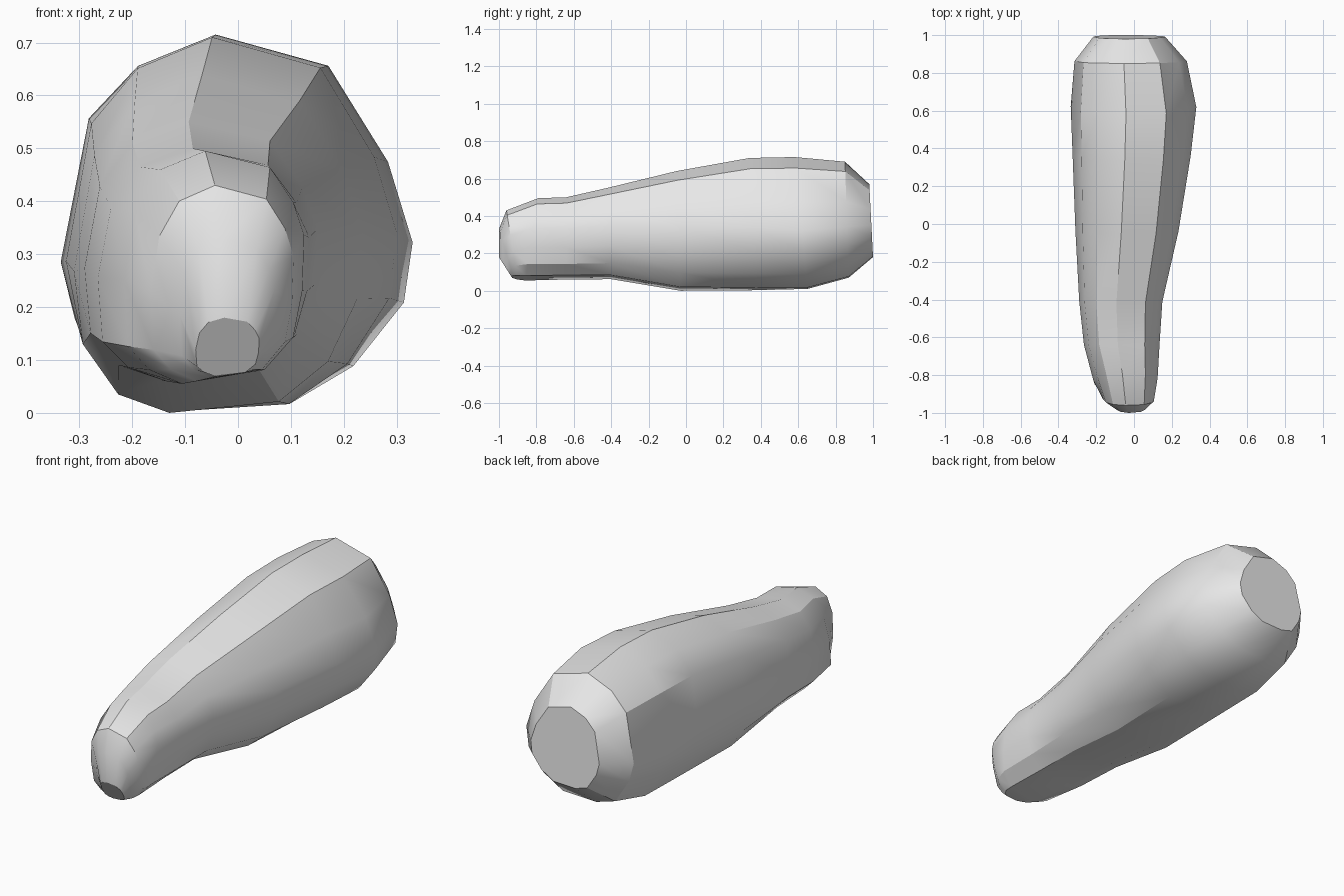
import bpy
import bmesh
import math

cube = bpy.data.objects.get("Cube")
if cube:
    bpy.data.objects.remove(cube, do_unlink=True)

# Single flat colour
grey = bpy.data.materials.new("light grey")
grey.use_nodes = True
grey.diffuse_color = (0.8, 0.8, 0.8, 1)
grey.node_tree.nodes["Principled BSDF"].inputs["Base Color"].default_value = (0.8, 0.8, 0.8, 1)

# Unit cross-sections (across, up), clockwise from the top ridge
NARROW = [(.45, 1), (.81, .93), (.94, .78), (1, .64), (.99, .40), (.94, .20), (.78, .06),
          (.32, 0), (.14, .06), (.02, .16), (0, .45), (.06, .74), (.20, .92)]
WIDE = [(.44, 1), (.76, .916), (.93, .657), (1, .44), (.975, .28), (.83, .11), (.65, .01),
        (.34, 0), (.165, .05), (.04, .24), (0, .39), (.08, .776), (.22, .916)]

# Stations: y at top, y at bottom, x min, x max, z min, z max
STATIONS = [
    (-1.00, -.93, -.08, .04, .07, .18),      # slanted nose cap
    (-1.00, -.92, -.11, .07, .066, .33),
    (-.96, -.90, -.165, .105, .06, .43),
    (-.79, -.86, -.215, .125, .055, .495),
    (-.64, -.64, -.265, .135, .06, .50),
    (-.42, -.40, -.29, .15, .062, .55),
    (-.05, -.03, -.31, .235, 0, .64),
    (.34, .38, -.325, .30, .003, .71),
    (.58, .65, -.335, .33, .01, .715),
    (.85, .87, -.315, .28, .07, .69),
    (.98, 1.00, -.215, .165, .18, .57),      # rear cap
]


def ring(bm, station):
    """One cross-section, blended from narrow to wide along the length."""
    y_top, y_bot, x0, x1, z0, z1 = station
    t = min(1, max(0, (y_top + .8) / 1.4))
    verts = []
    for (ua, va), (ub, vb) in zip(NARROW, WIDE):
        u, v = ua + (ub - ua) * t, va + (vb - va) * t
        verts.append(bm.verts.new((x0 + (x1 - x0) * u,
                                   y_bot + (y_top - y_bot) * v,
                                   z0 + (z1 - z0) * v)))
    return verts


# Tapered body, lofted from nose to rear
bm = bmesh.new()
rings = [ring(bm, s) for s in STATIONS]
for a, b in zip(rings, rings[1:]):
    for i in range(len(a)):
        j = (i + 1) % len(a)
        bm.faces.new((a[i], a[j], b[j], b[i]))
bm.faces.new(rings[0])
bm.faces.new(rings[-1])
bmesh.ops.recalc_face_normals(bm, faces=bm.faces)

mesh = bpy.data.meshes.new("tapered_body")
bm.to_mesh(mesh)
bm.free()
mesh.materials.append(grey)
body = bpy.data.objects.new("tapered_body", mesh)
bpy.context.collection.objects.link(body)

# Smooth flanks, sharp ridges
bpy.ops.object.select_all(action='DESELECT')
body.select_set(True)
bpy.context.view_layer.objects.active = body
bpy.ops.object.shade_smooth_by_angle(angle=math.radians(30))
